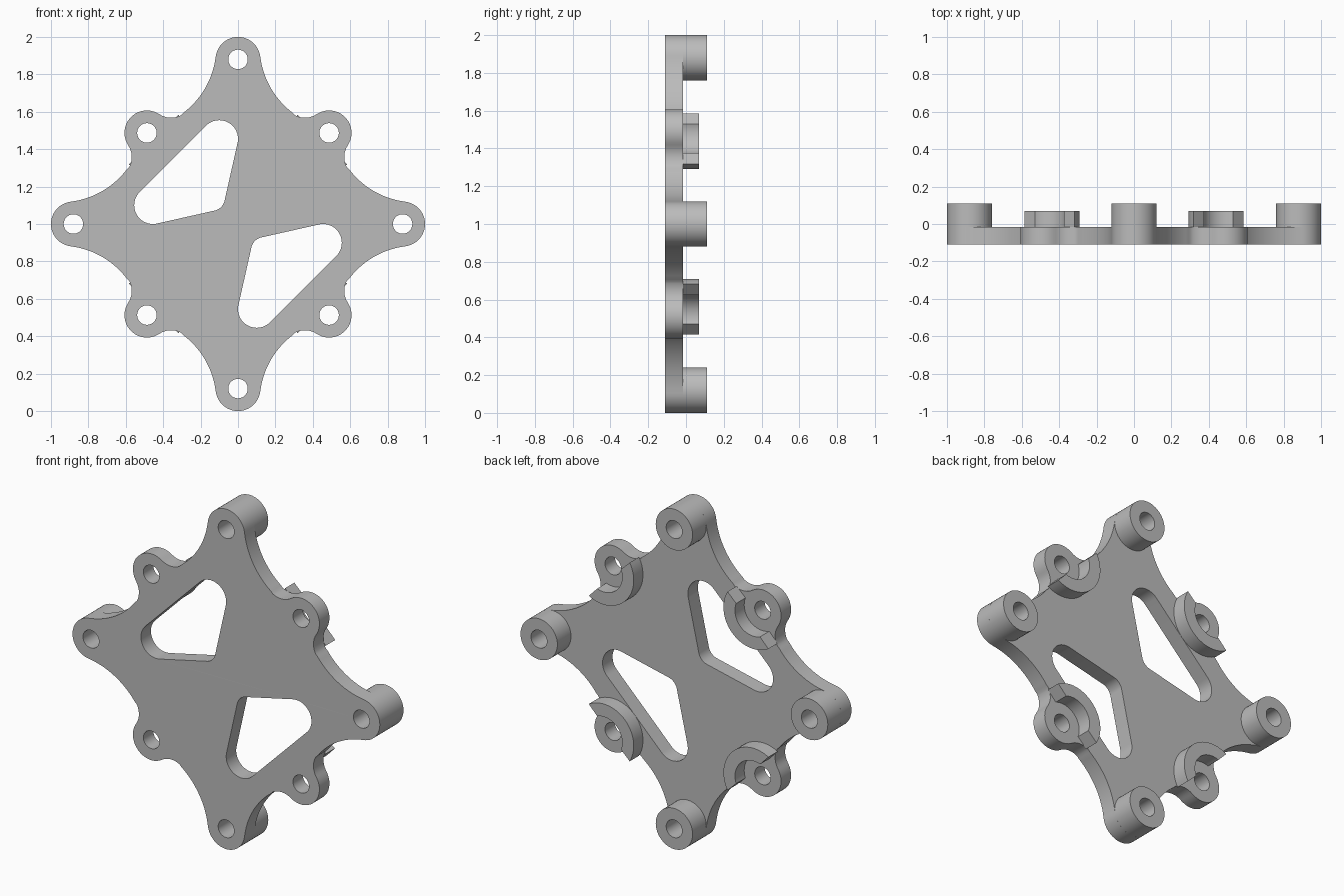
import bpy, bmesh, math
from mathutils import Vector, Matrix
from mathutils.geometry import convex_hull_2d

if "Cube" in bpy.data.objects:
    bpy.data.objects.remove(bpy.data.objects["Cube"])

grey = bpy.data.materials.new("plain grey")
grey.diffuse_color = (0.5, 0.5, 0.5, 1)
grey.use_nodes = True
grey.node_tree.nodes["Principled BSDF"].inputs["Base Color"].default_value = grey.diffuse_color

FRONT, BACK, RING_TOP, BOSS_TOP = -0.11, -0.017, 0.069, 0.11
LOBE, HOLE, TIP, CORNER = 0.12, 0.052, 0.88, 0.487


def arc(c, r, a0, a1, n):
    """Points on an arc, angles in degrees."""
    return [Vector((c[0] + r * math.cos(math.radians(a0 + (a1 - a0) * i / n)),
                    c[1] + r * math.sin(math.radians(a0 + (a1 - a0) * i / n))))
            for i in range(n + 1)]


def circle(c, r, n=48):
    return arc(c, r, 0, 360, n)[:-1]


def spin(p, deg):
    return Matrix.Rotation(math.radians(deg), 2) @ Vector(p)


def slab(name, loops, y0, y1):
    """Extrude closed loops (x, z about the centre) from y0 to y1; inner loops become holes."""
    cu = bpy.data.curves.new(name, 'CURVE')
    cu.dimensions, cu.fill_mode = '2D', 'BOTH'
    cu.extrude = (y1 - y0) / 2
    for pts in loops:
        s = cu.splines.new('POLY')
        s.points.add(len(pts) - 1)
        for q, p in zip(s.points, pts):
            q.co = (p[0], p[1], 0, 1)
        s.use_cyclic_u = True
    tmp = bpy.data.objects.new(name + "_curve", cu)
    me = bpy.data.meshes.new_from_object(tmp)
    bpy.data.objects.remove(tmp)
    bpy.data.curves.remove(cu)
    me.transform(Matrix.Translation((0, (y0 + y1) / 2, 1)) @ Matrix.Rotation(math.pi / 2, 4, 'X'))
    bm = bmesh.new()
    bm.from_mesh(me)
    bmesh.ops.remove_doubles(bm, verts=bm.verts, dist=1e-5)
    bmesh.ops.recalc_face_normals(bm, faces=bm.faces)
    bm.to_mesh(me)
    bm.free()
    for f in me.polygons:
        f.use_smooth = True
        f.material_index = 0
    me.set_sharp_from_angle(angle=math.radians(30))
    me.materials.clear()
    me.materials.append(grey)
    ob = bpy.data.objects.new(name, me)
    bpy.context.collection.objects.link(ob)
    return ob


# Plate outline: one eighth (tip lobe, flank, fillet, corner lobe), mirrored and spun
eighth = (arc((0, TIP), LOBE, 90, 173, 12)
          + arc((-0.561, 0.949), 0.445, -7, -53, 14)[1:]
          + arc((-0.358, 0.678), 0.11, -53, -124, 10)[1:]
          + arc((-CORNER, CORNER), LOBE, 56, 135, 12)[1:])
quarter = eighth + [Vector((-p.y, -p.x)) for p in reversed(eighth[1:-1])]
outline = [spin(p, 90 * k) for k in range(4) for p in quarter + [Vector((-1, 0))]]
outline = [p for i, p in enumerate(outline) if (p - outline[i - 1]).length > 1e-4]

# Rounded three-cornered windows
pts = circle((-0.1, 0.455), 0.1) + circle((-0.455, 0.1), 0.1) + circle((-0.14, 0.14), 0.07)
window = [pts[i] for i in convex_hull_2d(pts)]
windows = [window, [-p for p in window]]

tips = [spin((0, TIP), 90 * k) for k in range(4)]
corners = [spin((CORNER, CORNER), 90 * k) for k in range(4)]
slab("plate", [outline] + windows + [circle(c, HOLE) for c in tips + corners], FRONT, BACK)

# Tall bosses at the tips
for c in tips:
    slab("tip_boss", [circle(c, LOBE), circle(c, HOLE)], BACK, BOSS_TOP)

# Part rings around the corner holes, open to the outside
for k, c in enumerate(corners):
    a = 225 + 90 * k
    ring = arc(c, 0.195, a - 75, a + 75, 32) + arc(c, 0.12, a + 66, a - 66, 28)
    slab("corner_part_ring", [ring], BACK, RING_TOP)
